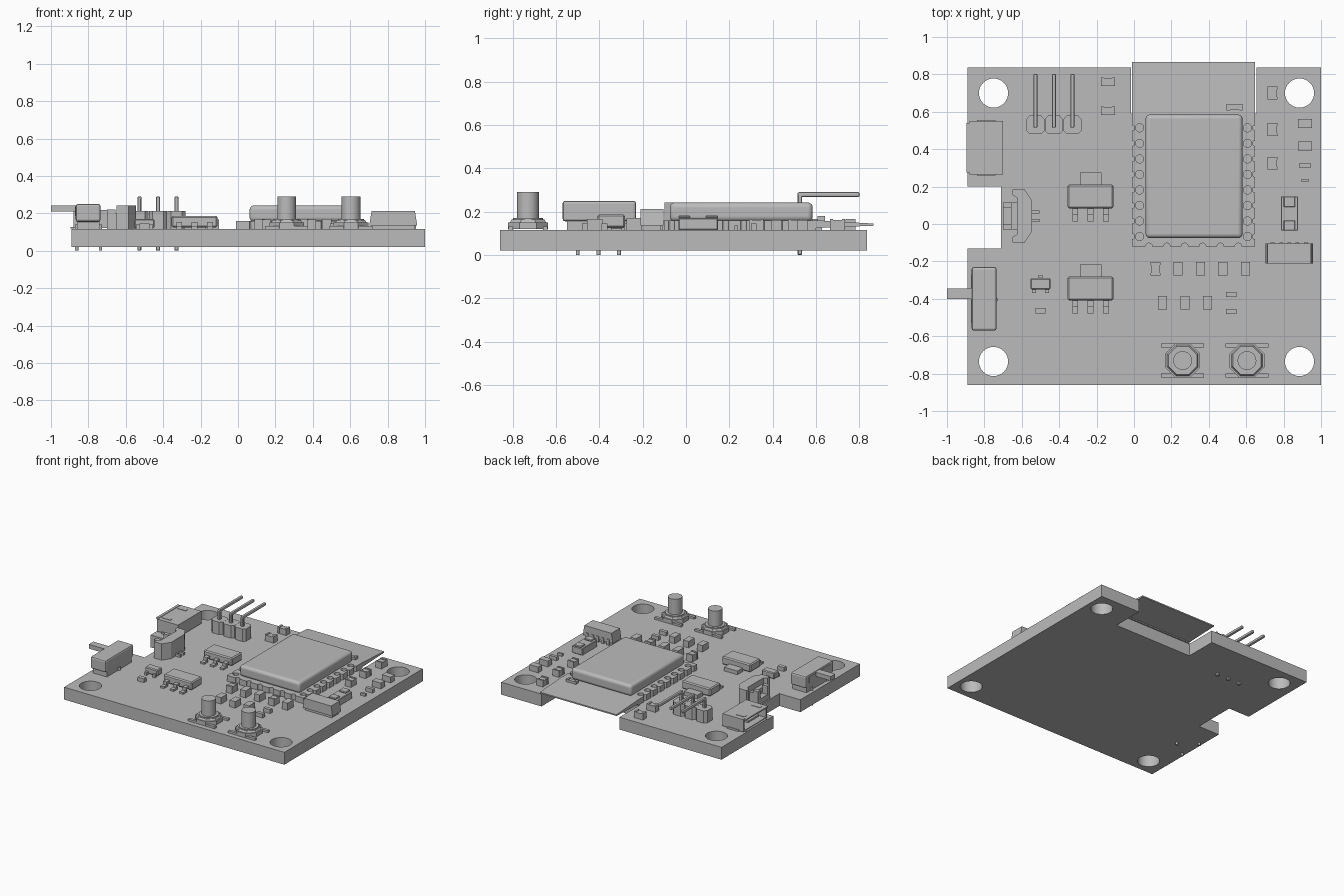
import bpy, bmesh, math
from mathutils import Matrix, Vector

old = bpy.data.objects.get("Cube")
if old:
    bpy.data.objects.remove(old, do_unlink=True)

grey = bpy.data.materials.new("plain_grey")
grey.use_nodes = True
GREY = (0.5, 0.5, 0.5, 1)
grey.diffuse_color = GREY
grey.node_tree.nodes["Principled BSDF"].inputs["Base Color"].default_value = GREY
TOP = 0.116  # upper face of the board


def finish(name, bm, bevel=0, segments=1):
    bmesh.ops.recalc_face_normals(bm, faces=bm.faces)
    mesh = bpy.data.meshes.new(name)
    bm.to_mesh(mesh)
    bm.free()
    mesh.materials.append(grey)
    ob = bpy.data.objects.new(name, mesh)
    bpy.context.collection.objects.link(ob)
    if bevel:
        mod = ob.modifiers.new("bevel", 'BEVEL')
        mod.width, mod.segments = bevel, segments
        mod.limit_method, mod.angle_limit = 'ANGLE', math.radians(40)
    return ob


def add_box(bm, x0, x1, y0, y1, z0, z1):
    m = Matrix.Translation(((x0 + x1) / 2, (y0 + y1) / 2, (z0 + z1) / 2))
    bmesh.ops.create_cube(bm, size=1, matrix=m @ Matrix.Diagonal((x1 - x0, y1 - y0, z1 - z0, 1)))


def add_cyl(bm, x, y, z0, z1, r, n=24, r2=None, turn=0):
    m = Matrix.Translation((x, y, (z0 + z1) / 2)) @ Matrix.Rotation(turn, 4, 'Z')
    bmesh.ops.create_cone(bm, cap_ends=True, segments=n, radius1=r, radius2=r if r2 is None else r2,
                          depth=z1 - z0, matrix=m)


def boxes(name, dims, bevel=0, segments=1):
    bm = bmesh.new()
    for d in dims:
        add_box(bm, *d)
    return finish(name, bm, bevel, segments)


def prism(name, pts, z0, z1, bevel=0):
    bm = bmesh.new()
    face = bm.faces.new([bm.verts.new((x, y, z0)) for x, y in pts])
    ext = bmesh.ops.extrude_face_region(bm, geom=[face])
    bmesh.ops.translate(bm, vec=(0, 0, z1 - z0), verts=[v for v in ext["geom"] if isinstance(v, bmesh.types.BMVert)])
    return finish(name, bm, bevel)


def drill(ob, holes):
    # subtract vertical cylinders (x, y, radius), then discard the cutter
    bm = bmesh.new()
    for x, y, r in holes:
        add_cyl(bm, x, y, -0.2, 0.4, r, 32 if r > 0.05 else 14)
    cutter = finish("hole_cutter", bm)
    cutter.hide_render = True
    mod = ob.modifiers.new("holes", 'BOOLEAN')
    mod.object, mod.solver = cutter, 'EXACT'
    bpy.context.view_layer.objects.active = ob
    bpy.ops.object.modifier_apply(modifier=mod.name)
    bpy.data.objects.remove(cutter, do_unlink=True)


def smooth(ob):
    bpy.ops.object.select_all(action='DESELECT')
    ob.select_set(True)
    bpy.context.view_layer.objects.active = ob
    bpy.ops.object.shade_smooth_by_angle(angle=math.radians(35))


# Board with side notch, antenna notch and mounting holes
board = prism("circuit_board", [(-.89, -.86), (1, -.86), (1, .836), (.655, .836), (.655, .59), (-.015, .59),
              (-.015, .836), (-.89, .836), (-.89, .2), (-.71, .2), (-.71, -.13), (-.89, -.13)], .02, TOP)
drill(board, [(x, y, .078) for x in (-.751, .885) for y in (-.735, .70)])
smooth(board)

# Wireless module: castellated plate, tapered antenna, shield can
plate = boxes("module_plate", [(-.01, .647, -.12, .6, TOP, .16)])
holes = []
for i in range(8):
    y = -.067 + i * .083
    for edge, side in ((-.01, 1), (.647, -1)):
        holes += [(edge + side * .04, y, .022), (edge, y, .014)]
holes += [(.08 + i * .0955, -.12, .018) for i in range(6)]
drill(plate, holes)

antenna = boxes("antenna_plate", [(-.01, .647, .6, .866, .125, .16)])
for v in antenna.data.vertices:
    if v.co.y > .8:
        v.co.z = .145 if v.co.z > .14 else .135
smooth(boxes("shield_can", [(.062, .58, -.075, .585, .155, .242)], .022, 4))


# Small surface-mount parts: body with slightly taller end caps
def chip(name, x, y, w, d, h=.05, base=TOP, caps=True):
    bm = bmesh.new()
    e = .005 if caps else 0
    add_box(bm, x - w / 2, x + w / 2, y - d / 2, y + d / 2, base, base + h - e)
    if caps:
        for s in (-1, 1):
            if w > d:
                c = x + s * (w / 2 - w * .1)
                add_box(bm, c - w * .1, c + w * .1, y - d / 2 - .002, y + d / 2 + .002, base, base + h)
            else:
                c = y + s * (d / 2 - d * .1)
                add_box(bm, x - w / 2 - .002, x + w / 2 + .002, c - d * .1, c + d * .1, base, base + h)
    return finish(name, bm)


for y in (.76, .605):
    chip("upper_capacitor", -.14, y, .075, .043)
chip("antenna_capacitor", .538, .624, .085, .03, .03, .15)
for y in (.70, .505, .325):
    chip("right_capacitor", .74, y, .05, .068)
for y in (.537, .417):
    chip("indicator_light", .914, y, .075, .048, .045, caps=False)
chip("right_resistor", .914, .313, .058, .025, .03, caps=False)
chip("tiny_resistor", .914, .233, .037, .016, .02, caps=False)
for i in range(5):
    chip("module_capacitor", .115 + i * .12, -.24, .048, .072, .055, caps=i in (0, 3))
for i in range(3):
    chip("lower_capacitor", .152 + i * .12, -.422, .048, .072, .05, caps=False)
for y in (-.377, -.468):
    chip("lower_resistor", .52, y, .058, .027, .03, caps=False)
chip("left_resistor", -.5, -.463, .055, .03, .03, caps=False)

# Diode with a waisted top
boxes("diode", [(.785, .877, -.035, .148, TOP, .17), (.8, .862, .09, .148, .17, .182),
                (.8, .862, -.035, .02, .17, .182)], .004)


# Voltage regulators: body, tab and three stepped legs
def regulator(y):
    boxes("regulator_body", [(-.355, -.11, y - .064, y + .064, .125, .187)], .008)
    boxes("regulator_tab", [(-.29, -.174, y + .06, y + .128, TOP, .145)])
    legs = []
    for x in (-.315, -.2325, -.15):
        legs += [(x - .015, x + .015, y - .095, y - .06, .138, .155), (x - .015, x + .015, y - .1, y - .085, TOP, .155),
                 (x - .015, x + .015, y - .134, y - .085, TOP, .13)]
    boxes("regulator_legs", legs)


regulator(.147)
regulator(-.345)
boxes("transistor_body", [(-.553, -.447, -.35, -.29, .122, .17)], .006)
boxes("transistor_legs", [(x - .01, x + .01, y - .012, y + .012, TOP, .14)
                          for x, y in ((-.5, -.285), (-.535, -.357), (-.465, -.357))])

# Pin header with right-angle pins
PINS = (-.527, -.428, -.329)
for x in PINS:
    a, b = .049, .03
    prism("header_block", [(x - a, .48 + .02), (x - b, .48), (x + b, .48), (x + a, .5), (x + a, .56),
                           (x + b, .58), (x - b, .58), (x - a, .56)], TOP, .212)
    boxes("header_pin", [(x - .011, x + .011, .515, .537, 0, .28)], .004)
    boxes("header_pin_arm", [(x - .011, x + .011, .515, .802, .268, .29)], .007, 2)

# Data socket on the left edge: metal shell with open mouth and latches
boxes("socket_shell", [(-.88, -.70, .265, .55, .205, .218), (-.88, -.70, .265, .55, .122, .132),
                       (-.88, -.70, .265, .278, .122, .218), (-.88, -.70, .537, .55, .122, .218),
                       (-.715, -.70, .265, .55, .122, .218)])
boxes("socket_lip", [(-.895, -.875, .275, .54, .212, .222), (-.895, -.875, .285, .53, .118, .126)])
boxes("socket_tongue", [(-.865, -.71, .34, .475, .16, .175)])
boxes("socket_latches", [(-.86, -.79, y - .013, y + .013, .216, .221) for y in (.31, .50)])
boxes("socket_feet", [(-.84, -.74, y - .02, y + .02, TOP, .13) for y in (.28, .535)])

# Battery connector beside the notch
prism("battery_connector", [(-.65, -.10), (-.585, -.10), (-.545, -.04), (-.545, .125), (-.585, .185),
                            (-.65, .185), (-.65, .155), (-.625, .14), (-.625, -.055), (-.65, -.07)], TOP, .243)
boxes("battery_connector_base", [(-.70, -.60, -.03, .115, TOP, .155), (-.70, -.655, -.03, 0, TOP, .22),
                                 (-.70, -.655, .085, .115, TOP, .22), (-.655, -.62, -.03, .115, TOP, .2)])
boxes("battery_connector_legs", [(-.56, -.505, y - .008, y + .008, TOP, .135) for y in (.018, .063)])

# Slide switch with lever and through-board pins
boxes("switch_body", [(-.868, -.735, -.57, -.23, .155, .25)], .012, 2)
boxes("switch_base", [(-.86, -.74, -.55, -.25, TOP, .16)])
boxes("switch_frame", [(-.872, -.86, -.53, -.27, .185, .237)])
boxes("switch_lever", [(-1, -.86, -.40, -.345, .21, .243)])
bm = bmesh.new()
for x, y in ((-.735, -.405), (-.863, -.5), (-.863, -.31)):
    add_cyl(bm, x, y, 0, .14, .009, 12)
finish("switch_pins", bm)

# Slanted connector on the right
block = boxes("right_connector", [(.702, .958, -.21, -.105, .135, .212)])
for v in block.data.vertices:
    if v.co.z > .2:
        v.co.x += .012 if v.co.x < .8 else -.012
boxes("right_connector_base", [(.715, .945, -.2, -.115, TOP, .136)])
boxes("right_connector_legs", [(x - .01, x + .01, -.112, -.098, TOP, .16) for x in (.74, .787, .83, .873, .92)])

# Push buttons
for x in (.26, .604):
    y = -.73
    bm = bmesh.new()
    add_cyl(bm, x, y, .12, .15, .1, 8, turn=math.pi / 8)
    add_cyl(bm, x, y, .15, .164, .09, 8, .082, turn=math.pi / 8)
    finish("button_base", bm)
    bm = bmesh.new()
    add_cyl(bm, x, y, .16, .17, .07, 32)
    add_cyl(bm, x, y, .165, .29, .05, 32)
    smooth(finish("button_plunger", bm))
    boxes("button_legs", [(x - .115, x + .115, y + s * .08 - .011, y + s * .08 + .011, TOP, .132) for s in (-1, 1)])
